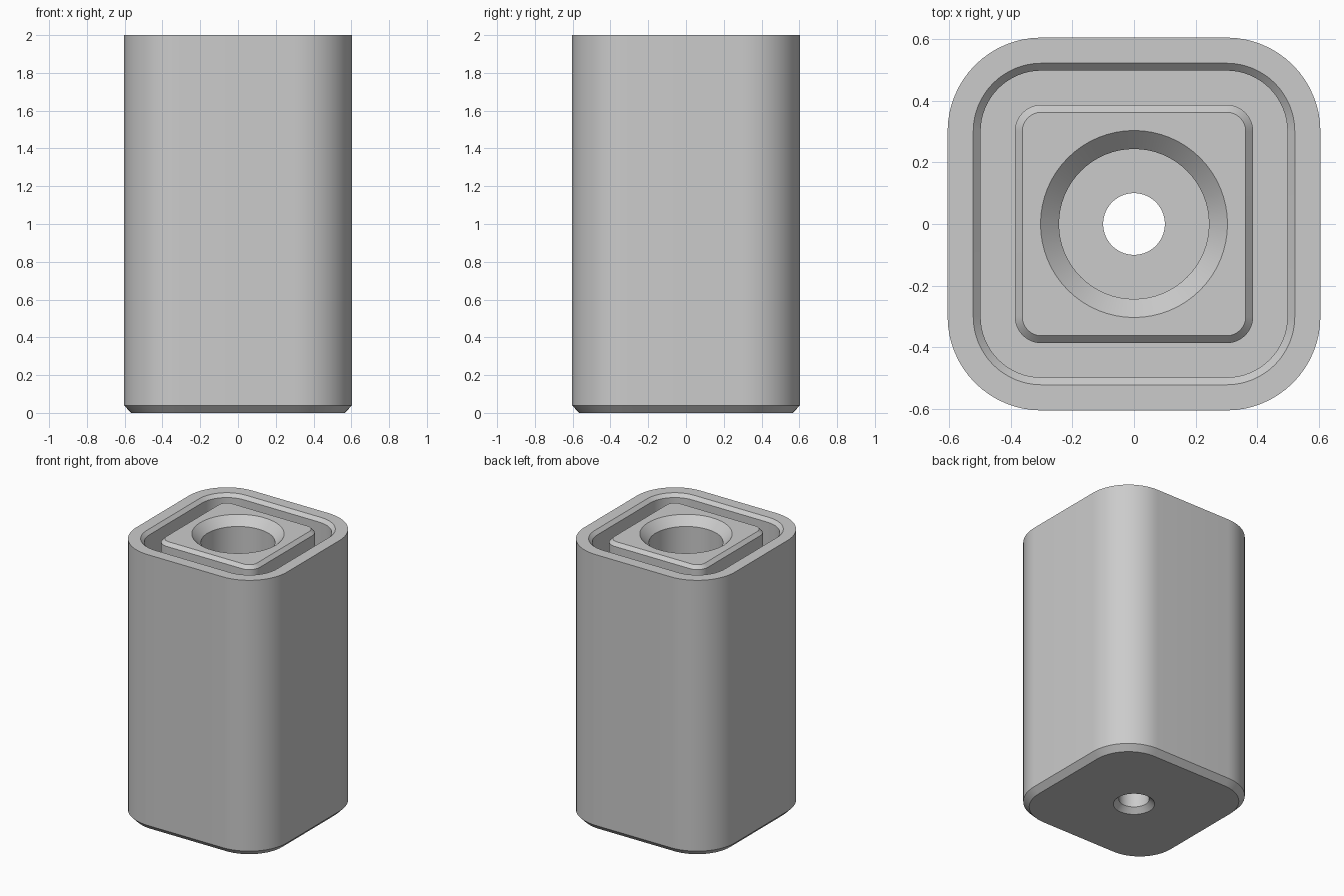
import bpy, bmesh, math

STEPS = 16  # segments per quarter turn

cube = bpy.data.objects.get("Cube")
if cube:
    bpy.data.objects.remove(cube, do_unlink=True)

grey = bpy.data.materials.new("plain grey")
grey.use_nodes = True
colour = (0.6, 0.6, 0.6, 1.0)
grey.diffuse_color = colour
grey.node_tree.nodes["Principled BSDF"].inputs["Base Color"].default_value = colour


def ring(bm, z, core, radius):
    """Rounded square: corner centres at +-core; core 0 gives a circle."""
    verts = []
    for quarter in range(4):
        mid = math.pi / 2 * quarter + math.pi / 4
        cx = core * math.copysign(1, math.cos(mid))
        cy = core * math.copysign(1, math.sin(mid))
        for i in range(STEPS + 1):
            a = math.pi / 2 * (quarter + i / STEPS)
            verts.append(bm.verts.new((cx + radius * math.cos(a),
                                       cy + radius * math.sin(a), z)))
    return verts


CORE = 0.3
# Section from the bottom hole, up the outside, down the groove and into the bore
section = [
    (0.036, 0, 0.1), (0, 0, 0.136),               # hole with chamfer
    (0, CORE, 0.265), (0.04, CORE, 0.304),        # base chamfer
    (2, CORE, 0.304), (2, CORE, 0.221),           # outer wall and rim
    (1.976, CORE, 0.197), (1.0, CORE, 0.197),     # groove outer side
    (1.0, CORE, 0.086), (1.976, CORE, 0.086),     # groove floor, post side
    (2, CORE, 0.062), (2, 0, 0.303),              # post top
    (1.94, 0, 0.243), (0.4, 0, 0.243),            # bore
    (0.4, 0, 0.1),                                # bore floor
]

bm = bmesh.new()
rings = [ring(bm, *s) for s in section]
for lower, upper in zip(rings, rings[1:] + rings[:1]):
    for i in range(len(lower)):
        j = (i + 1) % len(lower)
        bm.faces.new((lower[i], lower[j], upper[j], upper[i]))
bmesh.ops.remove_doubles(bm, verts=bm.verts, dist=1e-5)
bmesh.ops.recalc_face_normals(bm, faces=bm.faces)

mesh = bpy.data.meshes.new("grooved_block")
bm.to_mesh(mesh)
bm.free()
mesh.materials.append(grey)
block = bpy.data.objects.new("grooved_block", mesh)
bpy.context.collection.objects.link(block)
bpy.ops.object.select_all(action="DESELECT")
block.select_set(True)
bpy.context.view_layer.objects.active = block
bpy.ops.object.shade_smooth_by_angle(angle=math.radians(30))
